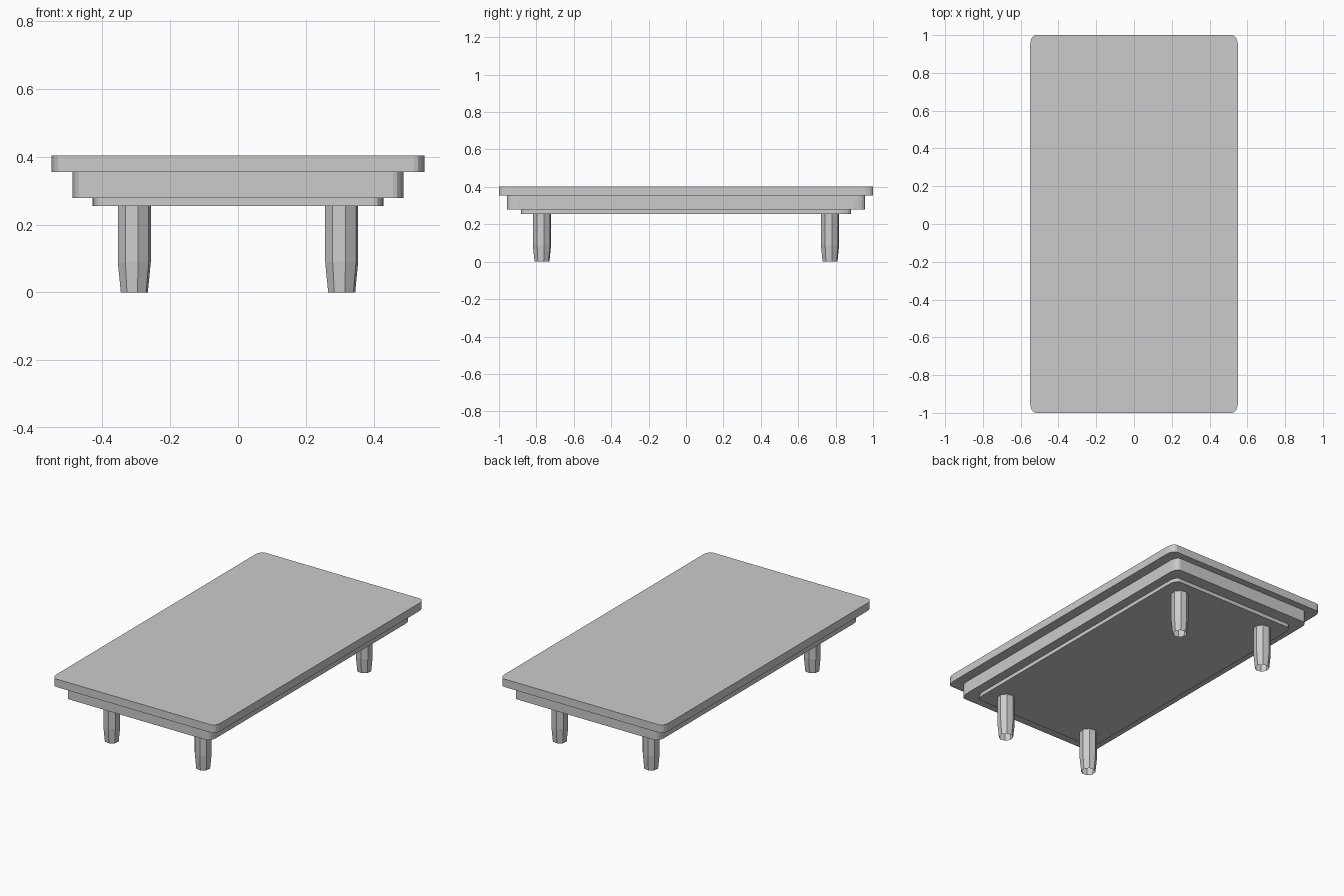
import bpy, bmesh
from math import cos, sin, pi, radians

if "Cube" in bpy.data.objects:
    bpy.data.objects.remove(bpy.data.objects["Cube"])


def make_object(name, bm):
    bmesh.ops.recalc_face_normals(bm, faces=bm.faces)
    mesh = bpy.data.meshes.new(name)
    bm.to_mesh(mesh)
    bm.free()
    obj = bpy.data.objects.new(name, mesh)
    bpy.context.collection.objects.link(obj)
    return obj


def loft(name, rings, cap_bottom=True):
    """Skin a stack of rings from bottom to top, capping the ends."""
    bm = bmesh.new()
    loops = [[bm.verts.new(p) for p in ring] for ring in rings]
    n = len(loops[0])
    for a, b in zip(loops, loops[1:]):
        for i in range(n):
            j = (i + 1) % n
            bm.faces.new((a[i], a[j], b[j], b[i]))
    if cap_bottom:
        bm.faces.new(loops[0][::-1])
    bm.faces.new(loops[-1])
    return make_object(name, bm)


def rounded_rect(hx, hy, z, rx=0.03, ry=0.055, steps=4):
    """Rectangle with elliptical corners."""
    pts = []
    for k, (sx, sy) in enumerate(((1, 1), (-1, 1), (-1, -1), (1, -1))):
        for s in range(steps + 1):
            a = (k + s / steps) * pi / 2
            pts.append((sx * (hx - rx) + rx * cos(a), sy * (hy - ry) + ry * sin(a), z))
    return pts


def octagon(cx, cy, r, z):
    return [(cx + r * cos(radians(13) + i * pi / 4),
             cy + r * sin(radians(13) + i * pi / 4), z) for i in range(8)]


# Stepped slabs: name, half width, half length, bottom, top
for name, hx, hy, z0, z1 in (
    ("table_top", 0.55, 1.0, 0.355, 0.403),
    ("apron", 0.488, 0.957, 0.278, 0.355),
    ("under_panel", 0.43, 0.882, 0.255, 0.278),
):
    loft(name, [rounded_rect(hx, hy, z0), rounded_rect(hx, hy, z1)])

# Octagonal legs with tapered, open feet
for end, y in (("front", -0.77), ("back", 0.77)):
    for side, x in (("left", -0.306), ("right", 0.306)):
        loft(f"{end}_{side}_leg",
             [octagon(x, y, 0.041, 0), octagon(x, y, 0.05, 0.09), octagon(x, y, 0.05, 0.256)],
             cap_bottom=False)
